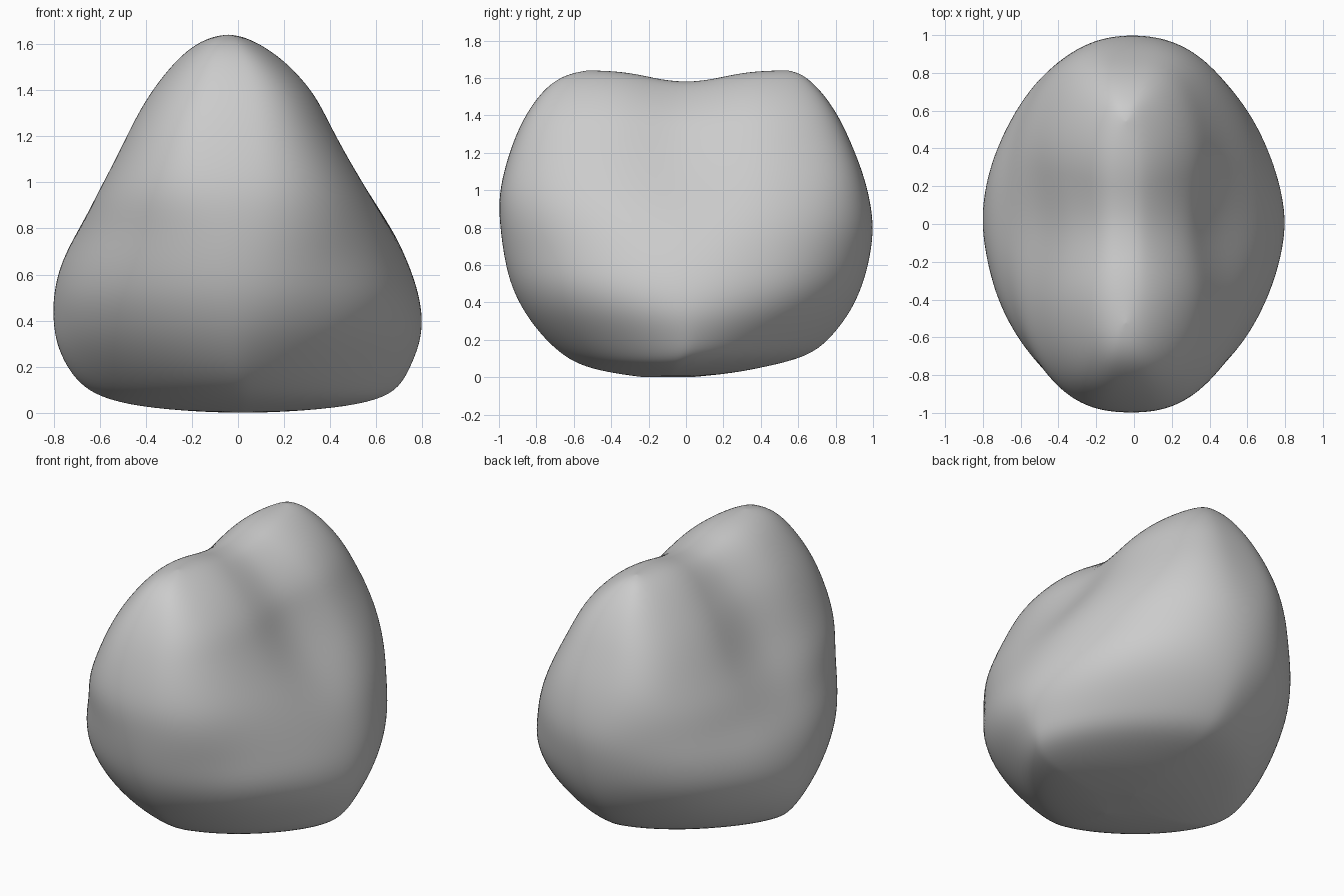
import bpy, math
from mathutils import Vector, noise

if "Cube" in bpy.data.objects:
    bpy.data.objects.remove(bpy.data.objects["Cube"])

N = 48
# Horizontal sections: z, x min, x max, y min, y max
LEVELS = [
    (0.00, -0.10, 0.14, -0.22, 0.02),
    (0.02, -0.38, 0.42, -0.38, 0.24),
    (0.055, -0.56, 0.61, -0.54, 0.42),
    (0.11, -0.67, 0.70, -0.65, 0.65),
    (0.20, -0.74, 0.745, -0.75, 0.76),
    (0.30, -0.785, 0.785, -0.83, 0.84),
    (0.40, -0.80, 0.80, -0.89, 0.90),
    (0.52, -0.80, 0.785, -0.94, 0.95),
    (0.66, -0.765, 0.735, -0.97, 0.985),
    (0.80, -0.69, 0.67, -0.99, 1.00),
    (0.95, -0.62, 0.58, -1.00, 0.98),
    (1.10, -0.53, 0.48, -0.97, 0.94),
    (1.25, -0.455, 0.395, -0.925, 0.88),
    (1.38, -0.385, 0.335, -0.87, 0.82),
    (1.50, -0.30, 0.24, -0.79, 0.745),
    (1.58, -0.225, 0.145, -0.71, 0.67),
    (1.625, -0.155, 0.065, -0.62, 0.61),
    (1.642, -0.09, 0.005, -0.52, 0.54),
]


def smooth(a, b, v):
    t = min(1, max(0, (v - a) / (b - a)))
    return t * t * (3 - 2 * t)


def section(z, x0, x1, y0, y1):
    cx, rx, cy, ry = (x0 + x1) / 2, (x1 - x0) / 2, (y0 + y1) / 2, (y1 - y0) / 2
    upper = smooth(0.7, 1.35, z)
    # diamond-like at the base, boxier towards the crest
    p = 1.45 + 0.57 * smooth(0, 0.65, z) + 0.8 * smooth(0.6, 1.25, z)
    pts = []
    for i in range(N):
        a = 2 * math.pi * i / N
        c, s = math.cos(a), math.sin(a)
        x = rx * math.copysign(abs(c) ** (2 / p), c)
        y = cy + ry * math.copysign(abs(s) ** (2 / p), s)
        # valley across the middle, splitting the crest into two humps
        g = math.exp(-(y / 0.25) ** 2)
        x *= 1 + upper * (0.06 - 0.18 * g)
        v = Vector((cx + x, y, z - 0.065 * g * smooth(1.25, 1.6, z)))
        # faint surface unevenness
        k = 1.006 + 0.008 * noise.noise(v * 2.6)
        pts.append((v.x * k, v.y * k, v.z))
    return pts


verts = [v for lv in LEVELS for v in section(*lv)]
faces = []
for r in range(len(LEVELS) - 1):
    for i in range(N):
        j = (i + 1) % N
        faces.append((r * N + i, r * N + j, (r + 1) * N + j, (r + 1) * N + i))


# Caps: strips across the ring so the saddle keeps its shape
def cap(base, flip):
    h, q = N // 2, N // 4
    for i in range(-q, q):
        f = []
        for k in (i, i + 1, h - i - 1, h - i):
            idx = base + k % N
            if idx not in f:
                f.append(idx)
        faces.append(tuple(reversed(f)) if flip else tuple(f))


cap(0, True)
cap((len(LEVELS) - 1) * N, False)

# Boulder
mesh = bpy.data.meshes.new("boulder")
mesh.from_pydata(verts, [], faces)
mesh.update()
for p in mesh.polygons:
    p.use_smooth = True
rock = bpy.data.objects.new("boulder", mesh)
bpy.context.collection.objects.link(rock)
sub = rock.modifiers.new("smooth", 'SUBSURF')
sub.levels = sub.render_levels = 2
